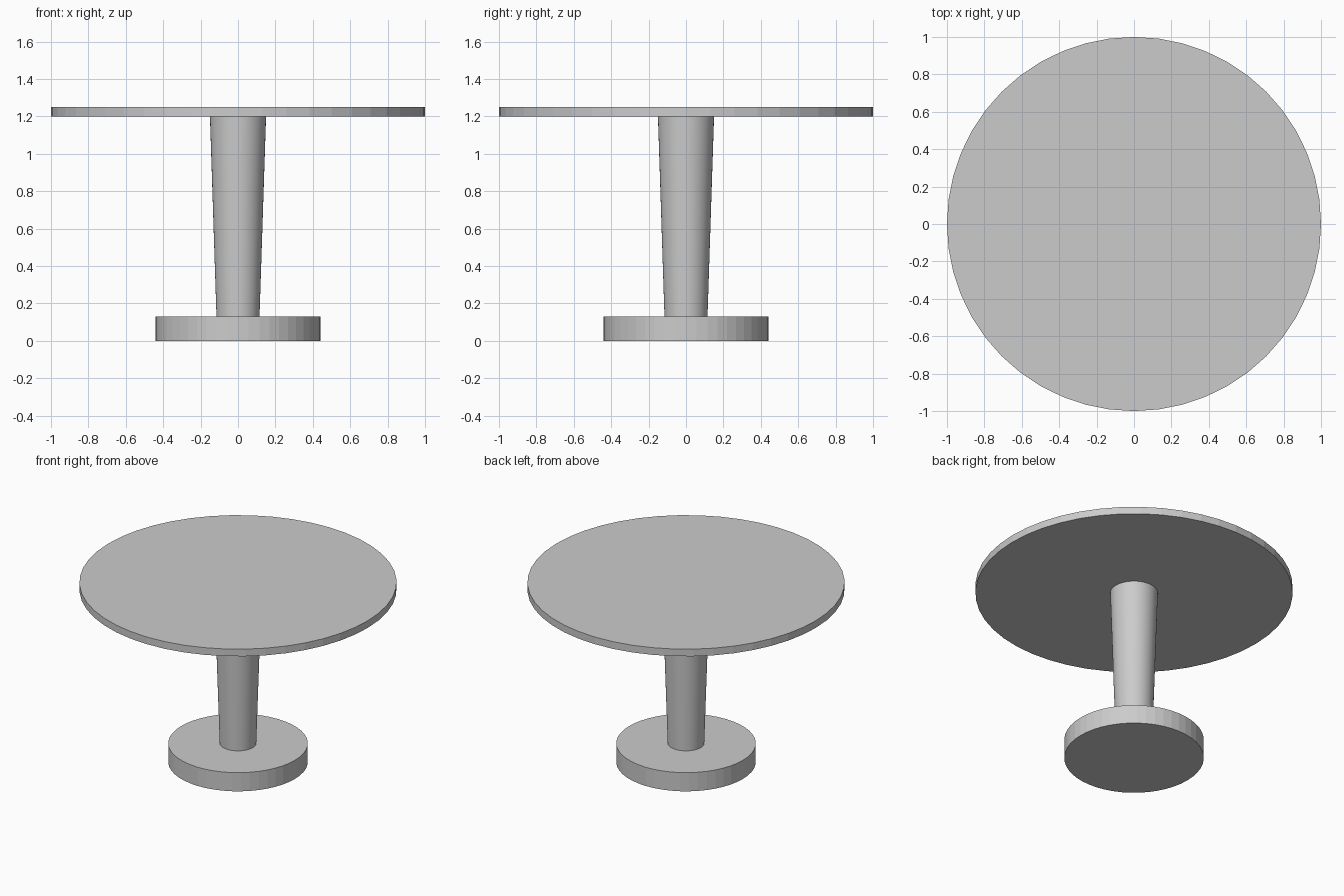
import bpy
import math

cube = bpy.data.objects.get("Cube")
if cube:
    bpy.data.objects.remove(cube, do_unlink=True)

# One plain grey for the whole table
grey = bpy.data.materials.new("light_grey")
grey.use_nodes = True
colour = (0.6, 0.6, 0.6, 1)
grey.diffuse_color = colour
grey.node_tree.nodes["Principled BSDF"].inputs["Base Color"].default_value = colour


def round_part(name, bottom, top, r_bottom, r_top, sides=48, smooth=False):
    """Upright disc or tapered post between two heights."""
    bpy.ops.mesh.primitive_cone_add(
        vertices=sides, radius1=r_bottom, radius2=r_top,
        depth=top - bottom, location=(0, 0, (bottom + top) / 2))
    part = bpy.context.object
    part.name = name
    part.data.materials.append(grey)
    if smooth:
        bpy.ops.object.shade_smooth_by_angle(angle=math.radians(30))
    return part


# Foot disc, flared post and thin round top
round_part("base", 0, 0.13, 0.44, 0.44)
round_part("column", 0.13, 1.2, 0.115, 0.15, smooth=True)
round_part("tabletop", 1.2, 1.25, 1, 1)
